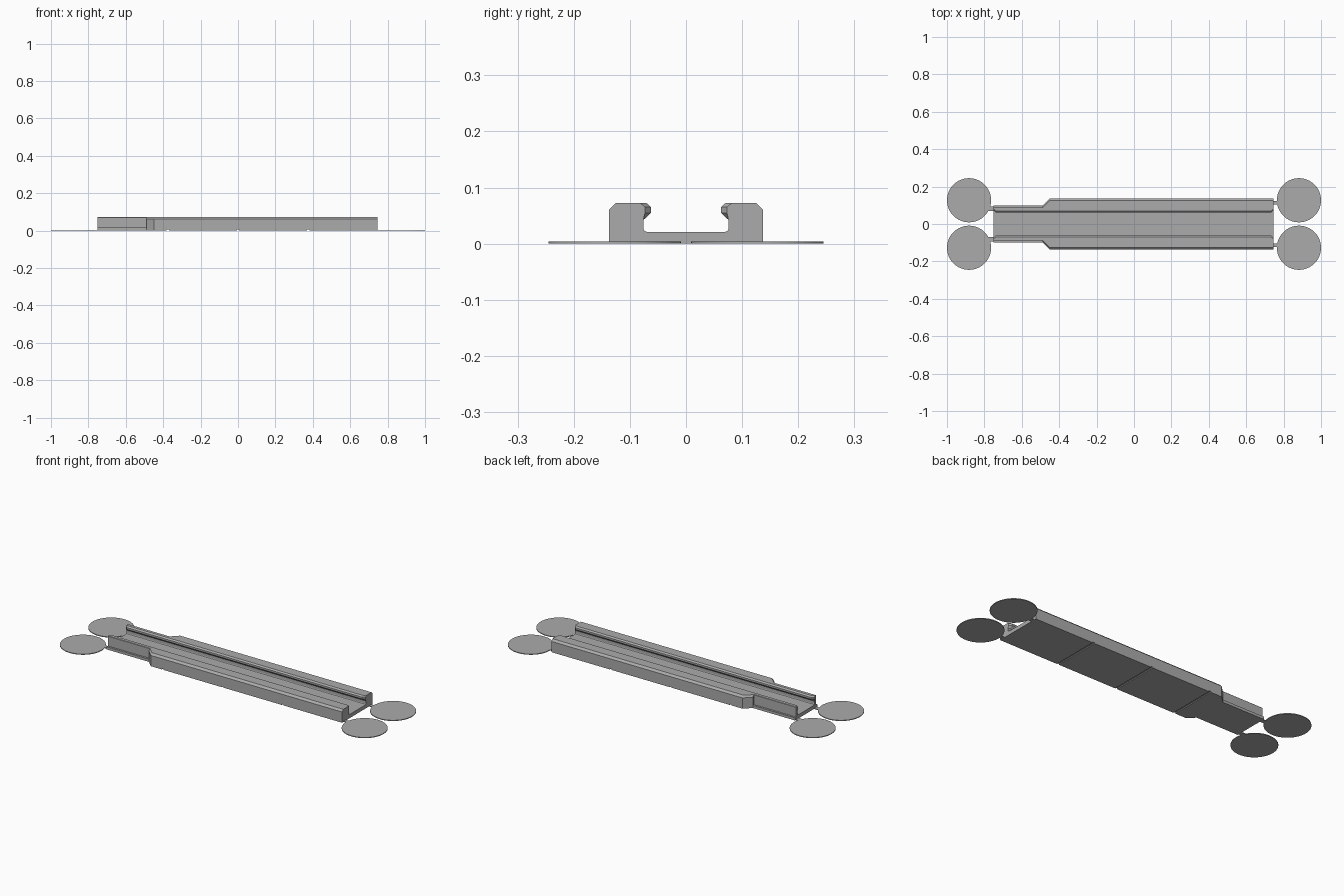
import bpy, bmesh

old = bpy.data.objects.get("Cube")
if old:
    bpy.data.objects.remove(old, do_unlink=True)

GREY = (0.41, 0.41, 0.41, 1)
mat = bpy.data.materials.new("plain grey")
mat.use_nodes = True
mat.diffuse_color = GREY
mat.node_tree.nodes["Principled BSDF"].inputs["Base Color"].default_value = GREY

LEFT, RIGHT = -0.752, 0.747
TOP, FLOOR, FLANGE = 0.072, 0.021, 0.015


def add_object(name, bm):
    bmesh.ops.recalc_face_normals(bm, faces=bm.faces)
    mesh = bpy.data.meshes.new(name)
    bm.to_mesh(mesh)
    bm.free()
    mesh.materials.append(mat)
    obj = bpy.data.objects.new(name, mesh)
    bpy.context.collection.objects.link(obj)
    return obj


def section(outer, wall, chamfer, base=0, lip=0.062):
    """Closed channel outline as (y, z): one side, then its mirror."""
    side = [(outer, base), (outer, FLANGE), (wall, FLANGE),
            (wall, TOP - chamfer), (wall - chamfer, TOP), (lip + 0.008, TOP),
            (lip, 0.065), (lip, 0.055), (0.076, 0.042),
            (0.076, 0.027), (0.074, 0.023), (0.070, FLOOR)]
    return side + [(-y, z) for y, z in reversed(side)]


def narrow(**options):
    return section(0.100, 0.089, 0.002, **options)


def wide(**options):
    return section(0.137, 0.137, 0.011, **options)


# Channel rail: narrow end, flared shoulder, wide run with grooves underneath
stations = [(LEFT, narrow(lip=0.073)), (LEFT + 0.012, narrow()),
            (-0.488, narrow()), (-0.488, section(0.100, 0.100, 0.011)),
            (-0.450, wide())]
for x in (-0.375, 0, 0.375):
    for dx, depth in ((-0.006, 0), (-0.006, 0.005), (0.006, 0.005), (0.006, 0)):
        stations.append((x + dx, wide(base=depth)))
stations += [(RIGHT - 0.012, wide()), (RIGHT, wide(lip=0.073))]

bm = bmesh.new()
rings = [[bm.verts.new((x, y, z)) for y, z in pts] for x, pts in stations]
count = len(rings[0])
for a, b in zip(rings, rings[1:]):
    for i in range(count):
        j = (i + 1) % count
        bm.faces.new((a[i], a[j], b[j], b[i]))
bm.faces.new(rings[0])
bm.faces.new(rings[-1])
bmesh.ops.remove_doubles(bm, verts=bm.verts, dist=0.00001)
add_object("channel_rail", bm)

# Thin corner discs, each joined to the rail by a small tab
THICK = 0.004
for end, sx in (("left", 1), ("right", -1)):
    for place, sy in (("front", -1), ("back", 1)):
        bm = bmesh.new()
        bmesh.ops.create_cone(bm, cap_ends=True, segments=64, radius1=0.118,
                              radius2=0.118, depth=THICK)
        bmesh.ops.translate(bm, verts=bm.verts,
                            vec=(sx * 0.882, sy * 0.127, THICK / 2))
        add_object(f"{place}_{end}_disc", bm)

        y, width = (0.114, 0.020) if sx > 0 else (0.082, 0.024)
        bm = bmesh.new()
        bmesh.ops.create_cube(bm, size=1)
        bmesh.ops.scale(bm, verts=bm.verts, vec=(0.05, width, THICK))
        bmesh.ops.translate(bm, verts=bm.verts,
                            vec=(sx * 0.765, sy * y, THICK / 2))
        add_object(f"{place}_{end}_tab", bm)
